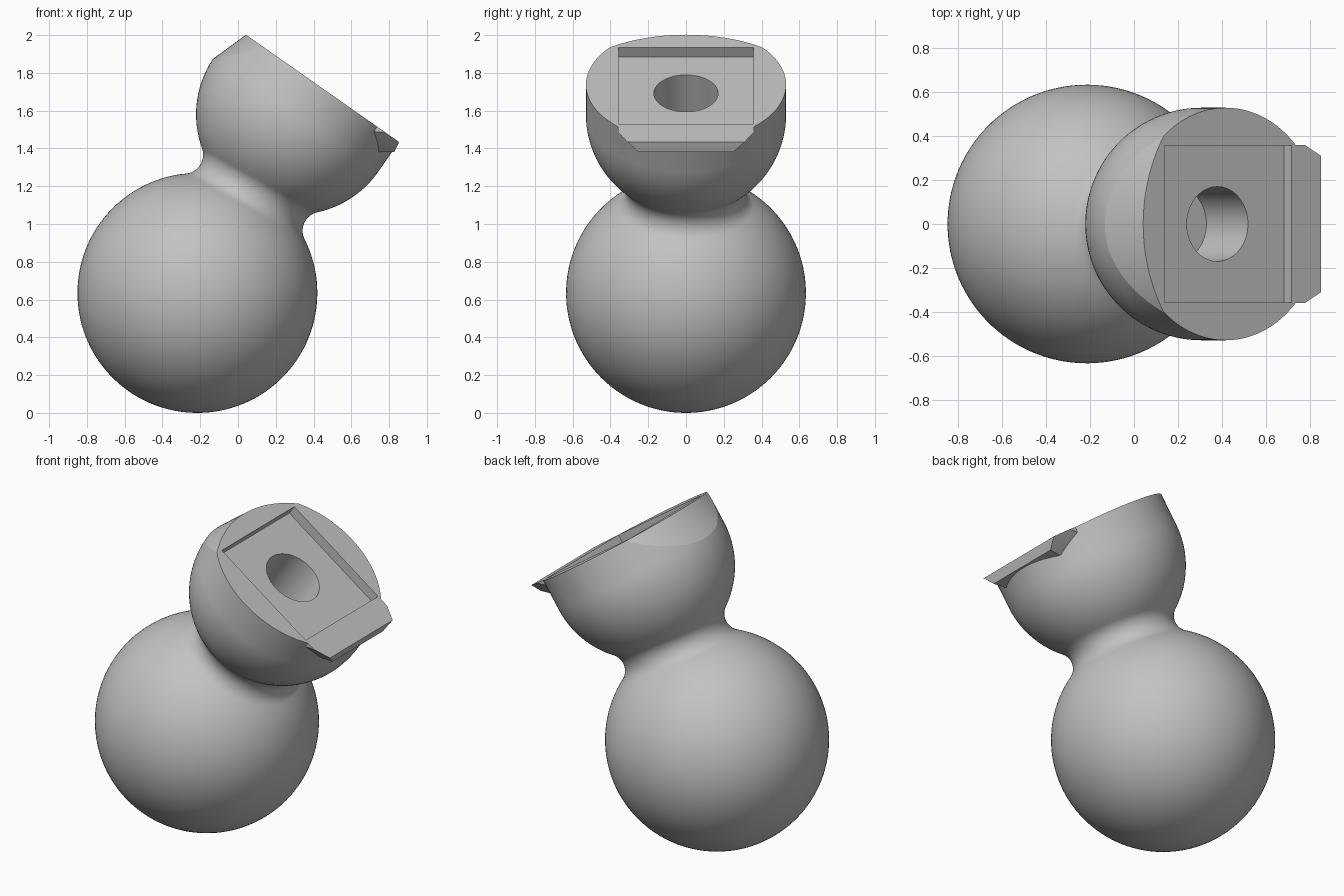
import bpy, bmesh, math
from mathutils import Matrix, Vector

cube = bpy.data.objects.get("Cube")
if cube:
    bpy.data.objects.remove(cube, do_unlink=True)

grey = bpy.data.materials.new("plain_grey")
grey.use_nodes = True
grey.diffuse_color = (0.54, 0.54, 0.54, 1)
grey.node_tree.nodes["Principled BSDF"].inputs["Base Color"].default_value = (0.54, 0.54, 0.54, 1)

# Main dimensions
BIG_R, SMALL_R, FILLET = 0.635, 0.53, 0.1
big_c = Vector((-0.215, 0, BIG_R))
small_c = Vector((0.308, 0, 1.58))
HEIGHT = 0.193                                    # straight wall above the small ball
tilt = Matrix.Rotation(math.radians(35), 4, 'Y')
normal = tilt.to_3x3() @ Vector((0, 0, 1))
face = Matrix.Translation(small_c + normal * HEIGHT) @ tilt   # frame of the flat face


def make(name, bm, matrix=None):
    if matrix:
        bm.transform(matrix)
    bmesh.ops.recalc_face_normals(bm, faces=bm.faces)
    mesh = bpy.data.meshes.new(name)
    bm.to_mesh(mesh)
    bm.free()
    mesh.materials.append(grey)
    obj = bpy.data.objects.new(name, mesh)
    bpy.context.scene.collection.objects.link(obj)
    return obj


def lathe(points, steps, closed=False):
    """Revolve (radius, height) points around z."""
    bm = bmesh.new()
    verts = [bm.verts.new((r, 0, z)) for r, z in points]
    for a, b in zip(verts, verts[1:] + (verts[:1] if closed else [])):
        if a is not b:
            bm.edges.new((a, b)) if closed or b is not verts[0] else None
    bmesh.ops.spin(bm, geom=bm.verts[:] + bm.edges[:], cent=(0, 0, 0), axis=(0, 0, 1),
                   angle=math.tau, steps=steps, use_merge=True)
    bmesh.ops.remove_doubles(bm, verts=bm.verts, dist=1e-5)
    return bm


def arc(cx, cz, radius, start, end, steps):
    return [(max(cx + radius * math.cos(t), 0), cz + radius * math.sin(t))
            for t in (start + (end - start) * i / steps for i in range(steps + 1))]


def boolean(obj, tool, operation):
    mod = obj.modifiers.new("cut", 'BOOLEAN')
    mod.object, mod.operation, mod.solver = tool, operation, 'EXACT'
    bpy.context.view_layer.update()
    deps = bpy.context.evaluated_depsgraph_get()
    result = bpy.data.meshes.new_from_object(obj.evaluated_get(deps))
    obj.modifiers.clear()
    obj.data = result
    bpy.data.objects.remove(tool, do_unlink=True)


# Two balls joined by a filleted neck, as one turned profile
axis = small_c - big_c
d = axis.length
R, r = BIG_R + FILLET, SMALL_R + FILLET
a = (d * d + R * R - r * r) / (2 * d)
h = math.sqrt(R * R - a * a)
low, high = math.atan2(a, h), math.atan2(d - a, h)
profile = arc(0, 0, BIG_R, -math.pi / 2, low, 48)
profile += arc(h, a, FILLET, math.pi + low, math.pi - high, 20)[1:]
profile += arc(0, d, SMALL_R, -high, math.pi / 2, 48)[1:]
bm = lathe(profile, 112)
bm.transform(Matrix.Translation(big_c) @ axis.to_track_quat('Z', 'Y').to_matrix().to_4x4())

# Slice the small ball at its middle and raise a straight wall with a flat cap
bmesh.ops.bisect_plane(bm, geom=bm.verts[:] + bm.edges[:] + bm.faces[:], dist=1e-5,
                       plane_co=small_c, plane_no=normal, clear_outer=True)
rim = [e for e in bm.edges if e.is_boundary]
raised = bmesh.ops.extrude_edge_only(bm, edges=rim)["geom"]
bmesh.ops.translate(bm, vec=normal * HEIGHT,
                    verts=[g for g in raised if isinstance(g, bmesh.types.BMVert)])
bmesh.ops.holes_fill(bm, edges=[e for e in bm.edges if e.is_boundary])
body = make("ball_mount_body", bm)

# Lip on the low edge, with clipped corners
half = [(0.3, 0.36, 0), (0.44, 0.36, 0), (0.53, 0.31, 0), (0.54, 0.25, -0.058),
        (0.476, 0.24, -0.104), (0.3, 0.24, -0.104), (0.3, 0.36, -0.087)]
bm = bmesh.new()
for x, y, z in half:
    for side in (-1, 1):
        bm.verts.new((x, y * side, z))
bmesh.ops.convex_hull(bm, input=bm.verts[:])
bmesh.ops.dissolve_limit(bm, angle_limit=0.01, verts=bm.verts[:], edges=bm.edges[:])
boolean(body, make("lip", bm, face), 'UNION')

# Conical relief on the high edge
bm = lathe([(0.743, 0.05), (1.3, 0.05), (1.3, -0.25), (0.845, -0.25)], 160, closed=True)
boolean(body, make("relief_cutter", bm, face @ Matrix.Translation((0.3, 0, 0))), 'DIFFERENCE')

# Shallow rectangular pocket
bm = bmesh.new()
bmesh.ops.create_cube(bm, size=1, matrix=Matrix.Translation((0.012, 0, 0))
                      @ Matrix.Diagonal((0.708, 0.716, 0.12, 1)))
boolean(body, make("pocket_cutter", bm, face), 'DIFFERENCE')

# Round blind hole
bm = bmesh.new()
bmesh.ops.create_cone(bm, cap_ends=True, segments=72, radius1=0.17, radius2=0.17, depth=0.5,
                      matrix=Matrix.Translation((-0.005, 0, -0.14)))
boolean(body, make("hole_cutter", bm, face), 'DIFFERENCE')

# Smooth shading with crisp edges
bpy.ops.object.select_all(action='DESELECT')
body.select_set(True)
bpy.context.view_layer.objects.active = body
bpy.ops.object.shade_smooth_by_angle(angle=math.radians(15))
